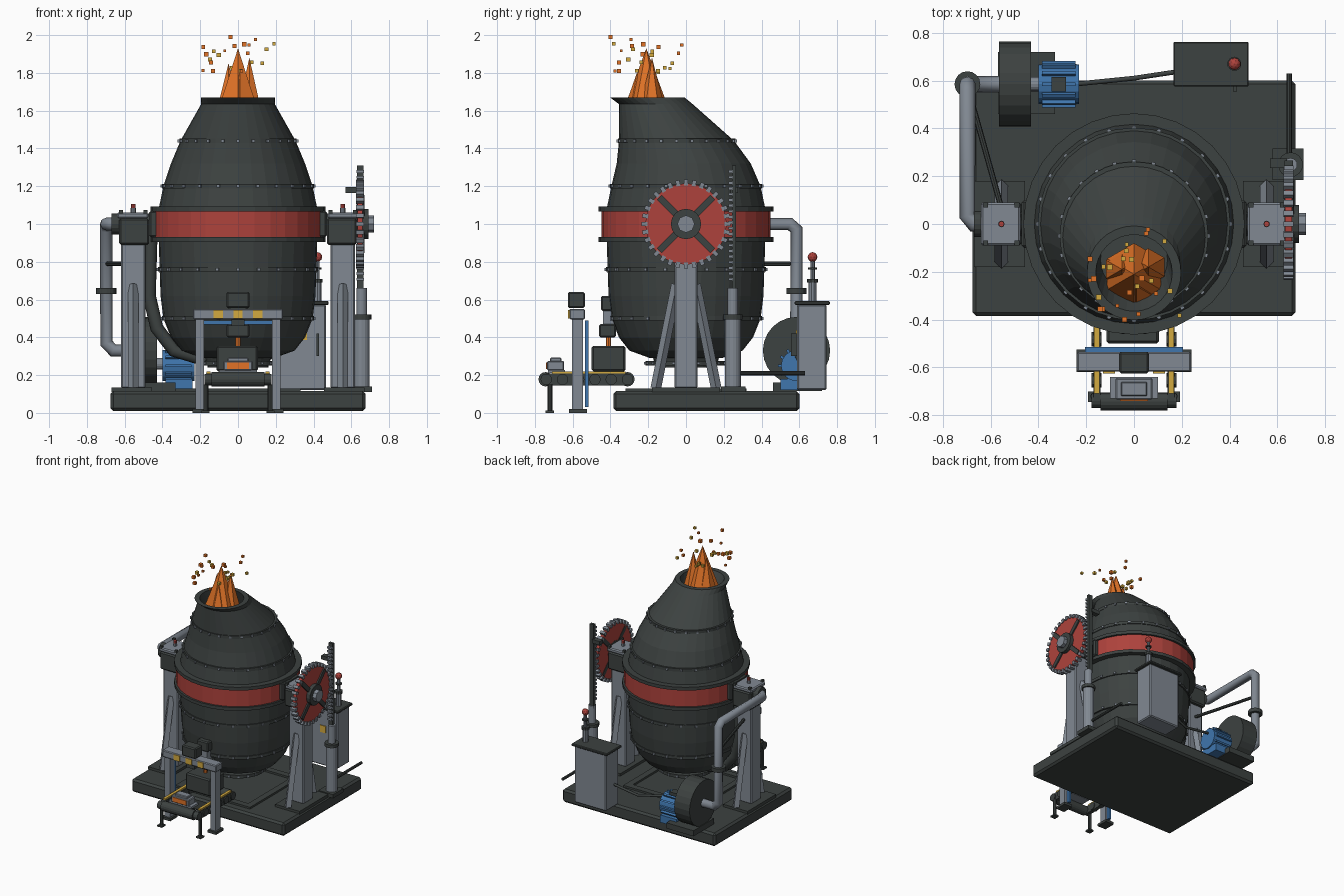
import bpy, bmesh, math, random
from mathutils import Vector, Matrix

default_cube = bpy.data.objects.get("Cube")
if default_cube:
    bpy.data.objects.remove(default_cube, do_unlink=True)


def material(name, red, green, blue):
    mat = bpy.data.materials.new(name)
    mat.use_nodes = True
    mat.diffuse_color = (red, green, blue, 1)
    shader = next(n for n in mat.node_tree.nodes if n.type == "BSDF_PRINCIPLED")
    shader.inputs["Base Color"].default_value = mat.diffuse_color
    return mat


iron = material("dark iron", .046, .054, .052)
steel = material("grey steel", .22, .25, .29)
red = material("red paint", .42, .055, .045)
blue = material("blue paint", .05, .18, .42)
yellow = material("yellow paint", .65, .40, .05)
orange = material("molten orange", .75, .17, .02)


def finish(name, mat, bm):
    bmesh.ops.recalc_face_normals(bm, faces=bm.faces)
    mesh = bpy.data.meshes.new(name)
    bm.to_mesh(mesh)
    bm.free()
    mesh.materials.append(mat)
    obj = bpy.data.objects.new(name, mesh)
    bpy.context.collection.objects.link(obj)
    return obj


def box(name, mat, xs, ys, zs, bevel=0):
    """Box between pairs of limits on each axis."""
    limits = [sorted(pair) for pair in (xs, ys, zs)]
    centre = Vector([(low + high) / 2 for low, high in limits])
    size = [high - low for low, high in limits]
    bm = bmesh.new()
    bmesh.ops.create_cube(bm, size=1, matrix=Matrix.Translation(centre) @ Matrix.Diagonal((*size, 1)))
    if bevel:
        bmesh.ops.bevel(bm, geom=bm.edges[:], offset=bevel, segments=1, affect="EDGES")
    return finish(name, mat, bm)


def rod(name, mat, start, end, radius, sides=16, tip=None):
    """Cylinder or cone between two points."""
    start, end = Vector(start), Vector(end)
    axis = end - start
    turn = axis.to_track_quat("Z", "Y").to_matrix().to_4x4()
    bm = bmesh.new()
    bmesh.ops.create_cone(bm, cap_ends=True, segments=sides, radius1=radius,
                          radius2=radius if tip is None else tip, depth=axis.length,
                          matrix=Matrix.Translation((start + end) / 2) @ turn)
    return finish(name, mat, bm)


def loft(name, mat, rings, sides=32):
    """Skin through horizontal circles given as height, radius, y offset."""
    bm = bmesh.new()
    loops = [[bm.verts.new((r * math.cos(math.tau * i / sides), y + r * math.sin(math.tau * i / sides), z))
              for i in range(sides)] for z, r, y in rings]
    for low, high in zip(loops, loops[1:]):
        for i in range(sides):
            j = (i + 1) % sides
            bm.faces.new((low[i], low[j], high[j], high[i]))
    bm.faces.new(loops[0])
    bm.faces.new(loops[-1])
    return finish(name, mat, bm)


def radial_blocks(name, mat, centre, radius, count, size, axis="Z"):
    """Ring of small blocks for bolts and teeth."""
    bm = bmesh.new()
    for i in range(count):
        turn = Matrix.Rotation(math.tau * i / count, 4, axis)
        out = Vector((radius, 0, 0)) if axis == "Z" else Vector((0, radius, 0))
        bmesh.ops.create_cube(bm, size=1, matrix=Matrix.Translation(centre) @ turn
                              @ Matrix.Translation(out) @ Matrix.Diagonal((*size, 1)))
    return finish(name, mat, bm)


def pipe(name, mat, points, radius):
    """Round pipe with mitred bends."""
    curve = bpy.data.curves.new(name, "CURVE")
    curve.dimensions = "3D"
    curve.bevel_depth, curve.bevel_resolution, curve.use_fill_caps = radius, 2, True
    spline = curve.splines.new("POLY")
    spline.points.add(len(points) - 1)
    for point, place in zip(spline.points, points):
        point.co = (*place, 1)
    curve.materials.append(mat)
    obj = bpy.data.objects.new(name, curve)
    bpy.context.collection.objects.link(obj)


# Base slab and the pit frame under the vessel
box("base_slab", iron, (-.675, .675), (-.385, .6), (.01, .115), .015)
for side in (-1, 1):
    box("pit_frame_side", iron, (side * .28, side * .33), (-.3, .3), (.11, .13))
    box("pit_frame_end", iron, (-.33, .33), (side * .27, side * .32), (.11, .13))

# Vessel shell with a leaning mouth, hollow at the top
loft("vessel_shell", iron, [
    (.29, .19, 0), (.33, .3, 0), (.4, .355, 0), (.5, .395, 0), (.62, .41, 0), (.76, .415, 0),
    (.93, .42, 0), (1.08, .42, 0), (1.2, .395, 0), (1.32, .355, -.012), (1.44, .305, -.05),
    (1.635, .195, -.16), (1.67, .197, -.205), (1.67, .16, -.205), (1.55, .14, -.15)])
loft("red_belt", red, [(.93, .447, 0), (1.075, .447, 0)])
for z in (.905, 1.067):
    loft("belt_flange", iron, [(z, .463, 0), (z + .026, .463, 0)])
loft("bottom_neck", iron, [(.24, .16, 0), (.31, .18, 0)])
loft("bottom_flange", iron, [(.25, .215, 0), (.275, .215, 0)])
radial_blocks("bottom_bolts", steel, (0, 0, .263), .215, 20, (.014, .014, .014))
for z, r, y in ((.5, .403, 0), (.76, .423, 0), (1.2, .403, 0), (1.44, .311, -.05)):
    loft("riveted_band", iron, [(z - .012, r, y), (z + .012, r, y)])
    radial_blocks("rivets", steel, (0, y, z), r, 24, (.016, .016, .016))

# Flames and sparks
for x, y, top, r in ((0, -.21, 1.93, .1), (-.05, -.19, 1.85, .06), (.06, -.18, 1.88, .06), (.01, -.26, 1.8, .06)):
    rod("flame", orange, (x, y, 1.58), (x, y, top), r * 1.3, 6, 0)
random.seed(7)
for i in range(24):
    x, y, z = random.uniform(-.2, .2), random.uniform(-.4, -.02), random.uniform(1.8, 1.98)
    h = random.uniform(.007, .012)
    box("spark", (orange, yellow)[i % 2], (x - h, x + h), (y - h, y + h), (z - h, z + h))
box("top_spark", orange, (-.05, -.03), (-.41, -.39), (1.98, 2))

# Support towers, bearings and braces on both sides
for s in (-1, 1):
    box("tower_foot", iron, (s * .455, s * .67), (-.18, .18), (.11, .135))
    box("tower_column", steel, (s * .49, s * .62), (-.06, .06), (.13, .9), .008)
    box("bearing_block", iron, (s * .47, s * .63), (-.09, .09), (.89, 1.03), .01)
    box("bearing_cap", steel, (s * .475, s * .64), (-.09, .09), (1.03, 1.062), .008)
    box("bearing_collar", iron, (s * .4, s * .47), (-.1, .1), (.93, 1.07), .01)
    rod("trunnion_axle", iron, (s * .38, 0, 1), (s * .67, 0, 1), .055)
    rod("oil_cup", steel, (s * .555, 0, 1.06), (s * .555, 0, 1.085), .014, 8)
    rod("oil_cup_lid", red, (s * .555, 0, 1.085), (s * .555, 0, 1.105), .012, 8)
    for e in (-1, 1):
        rod("tower_brace", steel, (s * .555, e * .16, .13), (s * .555, e * .05, .68), .028, 4)
        for x in (.49, .62):
            box("cap_bolt", iron, (s * x - .01, s * x + .01), (e * .07, e * .09), (1.055, 1.075))

# Toothed tilting wheel
rod("wheel_disc", red, (.632, 0, 1), (.66, 0, 1), .215, 32)
radial_blocks("wheel_teeth", steel, (.646, 0, 1), .22, 32, (.042, .03, .022), "X")
spokes = radial_blocks("wheel_spokes", iron, (0, 0, 0), .13, 4, (.04, .14, .034), "X")
spokes.location = (.65, 0, 1)
spokes.rotation_euler.x = math.pi / 4
rod("wheel_hub", iron, (.63, 0, 1), (.69, 0, 1), .08)
rod("hub_cap", steel, (.66, 0, 1), (.72, 0, 1), .046, 8)

# Rack and hydraulic cylinder that turn the wheel
box("rack_bar", iron, (.63, .665), (.243, .265), (.64, 1.31))
for i in range(20):
    z = .7 + i * .03
    box("rack_tooth", steel, (.628, .667), (.226, .245), (z, z + .015))
box("rack_guide", iron, (.57, .64), (.235, .275), (1.165, 1.195))
box("cylinder_foot", iron, (.58, .71), (.185, .315), (.11, .14))
rod("cylinder_body", steel, (.655, .248, .13), (.655, .248, .5), .042)
rod("cylinder_flange", iron, (.655, .248, .495), (.655, .248, .52), .052)
rod("piston_rod", steel, (.655, .248, .5), (.655, .248, .66), .028)
rod("hydraulic_line", iron, (.65, .27, .21), (.65, .63, .21), .011, 8)

# Control cabinet with lever
box("cabinet_body", steel, (.185, .465), (.588, .745), (.12, .575), .008)
box("cabinet_roof", iron, (.165, .48), (.575, .762), (.572, .592), .005)
box("cabinet_sign", yellow, (.315, .365), (.582, .59), (.385, .44))
box("cabinet_handle", iron, (.415, .43), (.555, .59), (.3, .42))
rod("lever_socket", steel, (.42, .67, .59), (.42, .67, .69), .022, 10)
rod("lever_collar", iron, (.42, .67, .69), (.42, .67, .71), .03, 10)
rod("lever_stick", steel, (.42, .67, .7), (.42, .67, .82), .012, 8)
rod("lever_collar", iron, (.42, .67, .76), (.42, .67, .77), .024, 10)
bm = bmesh.new()
bmesh.ops.create_icosphere(bm, subdivisions=2, radius=.026, matrix=Matrix.Translation((.42, .67, .825)))
finish("lever_knob", red, bm)
pipe("power_cable", iron, [(-.25, .585, .3), (0, .61, .25), (.2, .64, .3)], .01)

# Blower, motor and air duct
rod("blower_casing", iron, (-.565, .585, .33), (-.43, .585, .33), .178, 24)
box("blower_foot", iron, (-.57, -.33), (.46, .72), (.115, .16))
rod("motor_shaft", steel, (-.45, .585, .26), (-.38, .585, .26), .03)
rod("motor_body", blue, (-.4, .585, .25), (-.23, .585, .25), .082)
radial_blocks("motor_fins", blue, (-.315, .585, .25), .085, 12, (.14, .025, .014), "X")
box("motor_foot", blue, (-.385, -.24), (.5, .67), (.12, .18))
box("motor_terminal", iron, (-.345, -.285), (.555, .615), (.32, .355))
pipe("air_duct", steel, [(-.55, .585, .33), (-.66, .585, .33), (-.697, .585, .37), (-.697, .585, .97),
                         (-.697, .55, 1), (-.697, .035, 1), (-.67, 0, 1), (-.6, 0, 1)], .034)
rod("duct_flange", iron, (-.697, .585, .63), (-.697, .585, .66), .054)
rod("duct_stay", iron, (-.69, .55, .79), (-.55, .05, .79), .012, 8)
pipe("vessel_air_pipe", iron, [(-.46, 0, .98), (-.47, 0, .62), (-.43, 0, .45), (-.34, 0, .33), (-.17, 0, .28)], .035)

# Front gantry with blue inner frame
for s in (-1, 1):
    box("gantry_foot", iron, (s * .165, s * .24), (-.62, -.525), (0, .02))
    box("gantry_leg", steel, (s * .18, s * .225), (-.603, -.545), (.015, .5))
    box("guard_post", blue, (s * .185, s * .205), (-.535, -.515), (.03, .49))
box("guard_bar", blue, (-.205, .205), (-.535, -.515), (.468, .49))
box("gantry_beam", steel, (-.238, .238), (-.618, -.535), (.495, .55), .006)
for x in (-.105, 0, .105):
    box("warning_plate", yellow, (x - .025, x + .025), (-.625, -.615), (.5, .545))
box("press_head", iron, (-.062, .062), (-.625, -.535), (.555, .64), .008)
box("press_slide", iron, (-.035, .035), (-.6, -.55), (.46, .5))

# Pouring spout and receiving crucible
box("spout_head", iron, (-.05, .05), (-.45, -.38), (.54, .62), .008)
box("spout_neck", steel, (-.035, .035), (-.44, -.36), (.47, .54))
box("spout_nozzle", iron, (-.06, .06), (-.46, -.37), (.4, .47), .008)
rod("molten_stream", orange, (0, -.41, .33), (0, -.41, .42), .014, 8)
box("crucible", iron, (-.115, .105), (-.5, -.32), (.22, .355), .01)

# Roller conveyor
for s in (-1, 1):
    box("conveyor_side", iron, (s * .14, s * .17), (-.74, -.31), (.145, .208))
    box("conveyor_rail", yellow, (s * .145, s * .167), (-.71, -.32), (.205, .22))
    rod("conveyor_leg", iron, (s * .17, -.72, 0), (s * .17, -.72, .15), .013, 8)
    box("conveyor_leg_foot", iron, (s * .15, s * .192), (-.745, -.7), (0, .012))
    for i in range(6):
        y = -.74 + i * .086
        rod("roller_hub", iron, (s * .135, y, .177), (s * .178, y, .177), .03, 12)
for y in (-.743, -.31):
    rod("conveyor_roller", iron, (-.14, y, .178), (.14, y, .178), .038, 16)

# Mould carried on the conveyor
box("mould_plate", steel, (-.1, .1), (-.73, -.64), (.21, .228))
box("mould_box", steel, (-.077, .077), (-.735, -.645), (.225, .275), .005)
box("mould_lid", steel, (-.055, .055), (-.72, -.66), (.27, .292), .005)
box("molten_face", orange, (-.058, .058), (-.741, -.733), (.232, .268))
